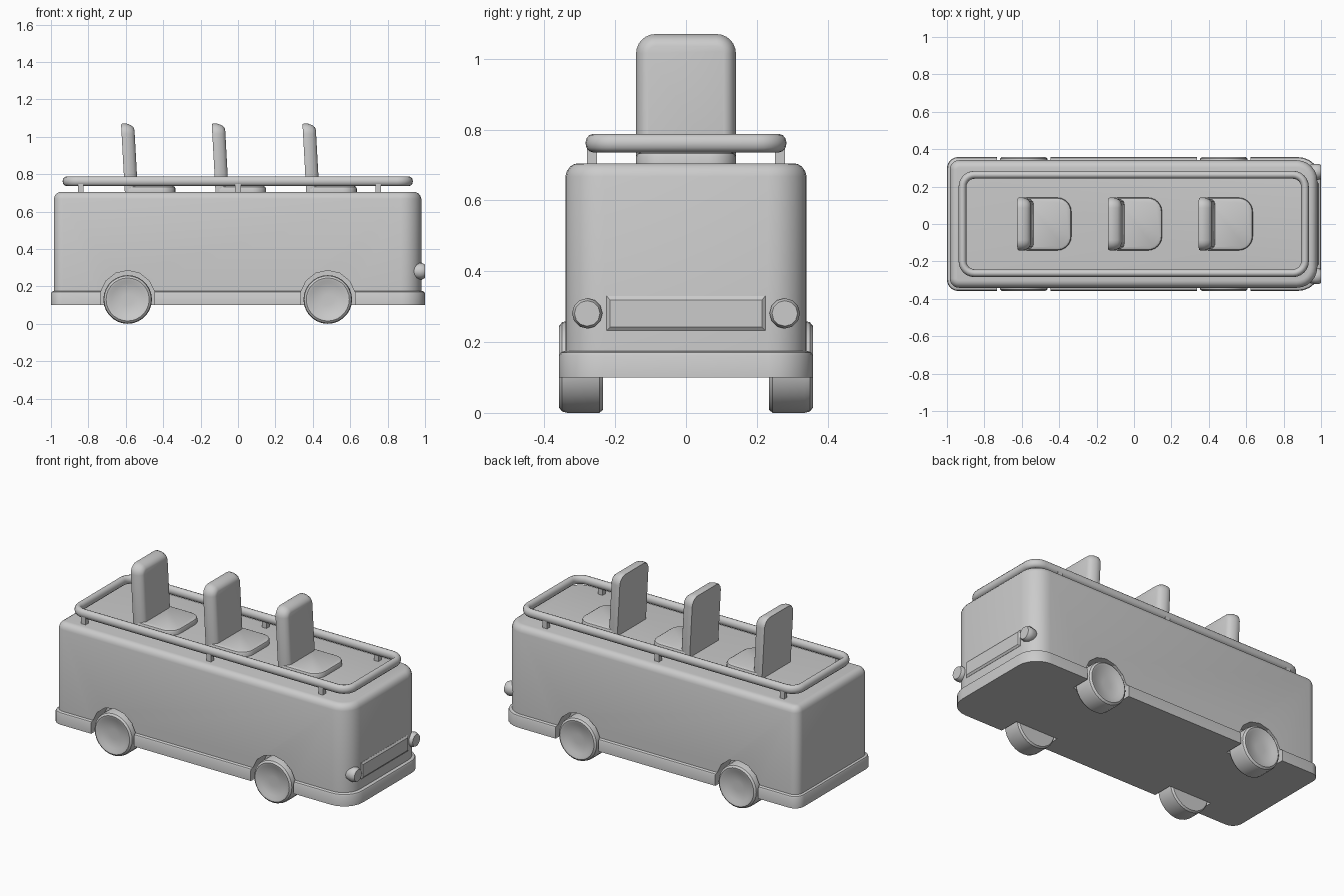
import bpy, bmesh, math
from mathutils import Vector

if "Cube" in bpy.data.objects:
    bpy.data.objects.remove(bpy.data.objects["Cube"])


def outline(x0, x1, y0, y1, radii, inset=0.0, n=6):
    """Rounded rectangle; radii start at the (x1, y1) corner and go anticlockwise."""
    x0, x1, y0, y1 = x0 + inset, x1 - inset, y0 + inset, y1 - inset
    pts = []
    corners = [(x1, y1, -1, -1), (x0, y1, 1, -1), (x0, y0, 1, 1), (x1, y0, -1, 1)]
    for i, (x, y, sx, sy) in enumerate(corners):
        r = max(radii[i] - inset, 0.004)
        for k in range(n + 1):
            a = math.pi / 2 * (i + k / n)
            pts.append((x + sx * r + r * math.cos(a), y + sy * r + r * math.sin(a)))
    return pts


def loft(name, rings, closed=False, smooth=35):
    """Skin a stack of equal-length point rings, capped or joined end to end."""
    bm = bmesh.new()
    vs = [[bm.verts.new(p) for p in ring] for ring in rings]
    n = len(vs[0])
    for i in range(len(vs) if closed else len(vs) - 1):
        a, b = vs[i], vs[(i + 1) % len(vs)]
        for j in range(n):
            k = (j + 1) % n
            bm.faces.new((a[j], a[k], b[k], b[j]))
    if not closed:
        bm.faces.new(vs[0])
        bm.faces.new(vs[-1])
    bmesh.ops.recalc_face_normals(bm, faces=bm.faces)
    me = bpy.data.meshes.new(name)
    bm.to_mesh(me)
    bm.free()
    ob = bpy.data.objects.new(name, me)
    bpy.context.collection.objects.link(ob)
    if smooth:
        bpy.ops.object.select_all(action='DESELECT')
        ob.select_set(True)
        bpy.context.view_layer.objects.active = ob
        bpy.ops.object.shade_smooth_by_angle(angle=math.radians(smooth))
    return ob


def slab(name, rect, radii, levels, **kw):
    """Rounded plan raised through (z, inset) levels."""
    return loft(name, [[(x, y, z) for x, y in outline(*rect, radii, d)]
                       for z, d in levels], **kw)


def turned(name, profile, n, place, smooth=35):
    """Round part from (radius, distance) pairs; place maps (u, v, d) to xyz."""
    return loft(name, [[place(r * math.cos(2 * math.pi * i / n),
                              r * math.sin(2 * math.pi * i / n), d) for i in range(n)]
                       for r, d in profile], smooth=smooth)


def box(name, x0, x1, y0, y1, z0, z1):
    plan = [(x0, y0), (x1, y0), (x1, y1), (x0, y1)]
    return loft(name, [[(x, y, z) for x, y in plan] for z in (z0, z1)], smooth=0)


# Body with softened roof edge, and wider skirt below it
body = slab("body", (-0.985, 0.98, -0.341, 0.341), (0.11, 0.05, 0.05, 0.11),
            [(0.13, 0), (0.668, 0), (0.684, 0.005), (0.696, 0.014),
             (0.703, 0.026), (0.705, 0.038)])
skirt = slab("skirt", (-1, 1, -0.358, 0.358), (0.125, 0.06, 0.06, 0.125),
             [(0.10, 0), (0.162, 0), (0.170, 0.004), (0.175, 0.014)])

# Wheels and the wells cut for them
for x in (-0.59, 0.48):
    for s in (-1, 1):
        turned("wheel", [(0.06, 0.235), (0.122, 0.235), (0.13, 0.245), (0.13, 0.335),
                         (0.126, 0.35), (0.115, 0.359), (0.103, 0.357),
                         (0.085, 0.347), (0.03, 0.343)], 28,
               lambda u, v, d: (x + u, s * d, 0.13 + v))
        well = turned("wheel_well_cutter", [(0.148, 0.236), (0.148, 0.45)], 14,
                      lambda u, v, d: (x + v, s * d, 0.137 + u), smooth=0)
        well.hide_render = True
        well.hide_set(True)
        for part in (body, skirt):
            mod = part.modifiers.new("wheel_well", 'BOOLEAN')
            mod.operation = 'DIFFERENCE'
            mod.solver = 'EXACT'
            mod.object = well

# Headlights: rounded buckets with a flat lens
for s in (-1, 1):
    turned("headlight", [(0.008, 0.915), (0.026, 0.925), (0.038, 0.945),
                         (0.043, 0.97), (0.043, 0.985), (0.036, 1.0)], 12,
           lambda u, v, d: (d, s * 0.279 + u, 0.281 + v))

# Front panel with chamfered border
loft("front_panel", [[(x, y, z) for y, z in ((-w, 0.232 + d), (w, 0.232 + d),
                                             (w, 0.33 - d), (-w, 0.33 - d))]
                     for x, w, d in ((0.96, 0.224, 0), (0.981, 0.224, 0),
                                     (0.989, 0.214, 0.011))], smooth=0)

# Roof rail: oval tube following a rounded rectangle
tube = [(0.762 + 0.026 * math.sin(a), 0.021 - 0.021 * math.cos(a))
        for a in (2 * math.pi * i / 12 for i in range(12))]
slab("roof_rail", (-0.938, 0.935, -0.284, 0.284), (0.085,) * 4, tube,
     closed=True, smooth=50)
for x in (-0.84, 0.0, 0.75):
    for s in (-1, 1):
        box("rail_post", x - 0.015, x + 0.015, s * 0.266 - 0.014, s * 0.266 + 0.014,
            0.70, 0.755)

# Seats: rounded cushion and a leaning back with chamfered front edge
for x in (-0.605, -0.12, 0.365):
    slab("seat_cushion", (x + 0.01, x + 0.27, -0.141, 0.141), (0.075, 0.01, 0.01, 0.075),
         [(0.695, 0), (0.724, 0), (0.732, 0.004), (0.737, 0.014)])
    rings = []
    for d, inset in ((0, 0.004), (0.006, 0), (0.03, 0), (0.052, 0.008),
                     (0.066, 0.020), (0.07, 0.034)):
        rings.append([(x + d - 0.055 * (z - 0.70), y, z) for z, y in
                      outline(0.66, 1.07, -0.141, 0.141,
                              (0.055, 0.006, 0.006, 0.055), inset)])
    loft("seat_back", rings)
